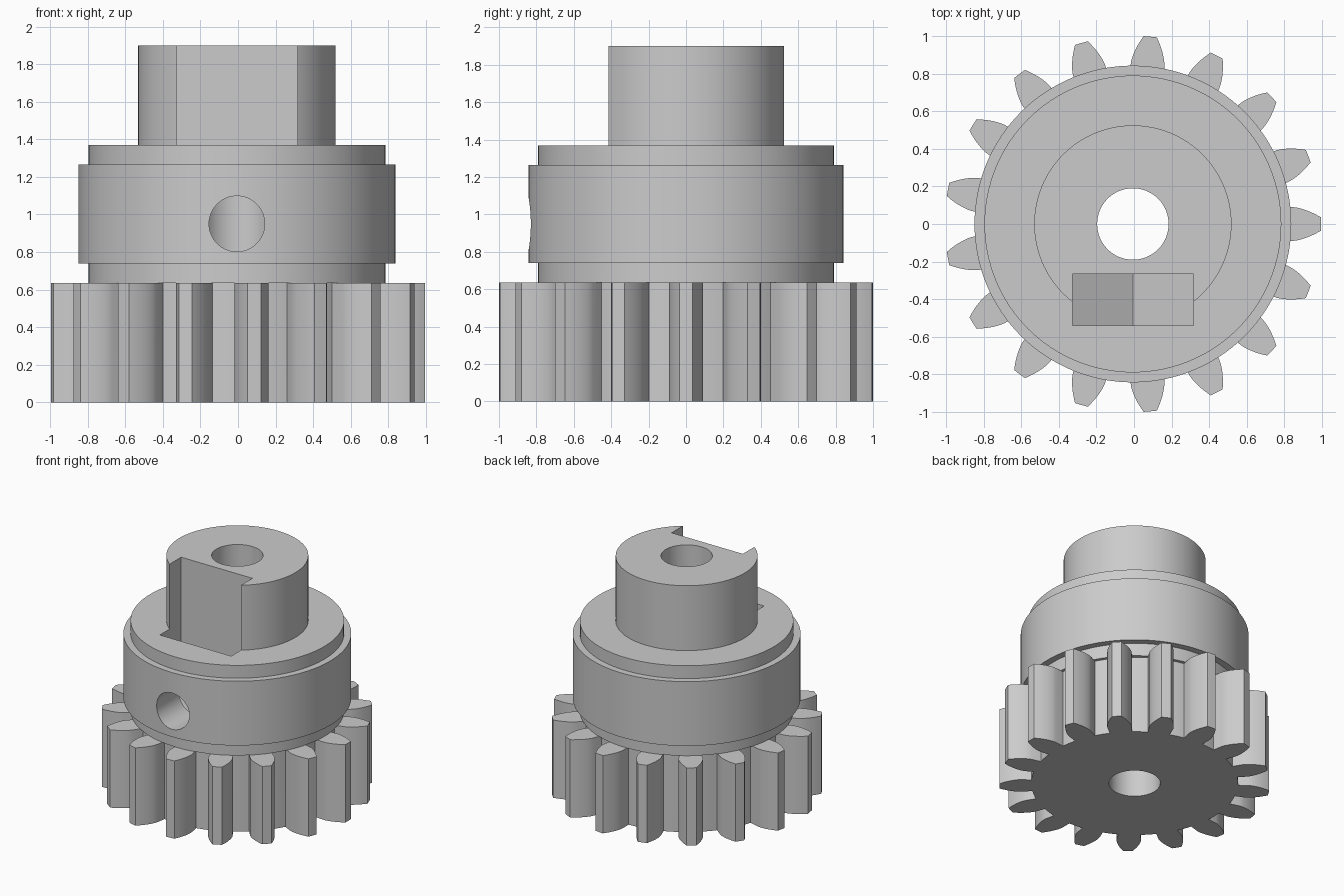
import bpy, bmesh, math

if "Cube" in bpy.data.objects:
    bpy.data.objects.remove(bpy.data.objects["Cube"])

CX = -0.006          # gear axis, shifted so the toothed outline is centred
TEETH, R_TIP, R_ROOT = 17, 1.0015, 0.765
R_BASE, HALF_BASE = 0.842, 0.1073   # involute base circle, half tooth angle there
SEG = 128

grey = bpy.data.materials.new("plain grey")
grey.diffuse_color = (0.6, 0.6, 0.6, 1)
grey.use_nodes = True
grey.node_tree.nodes["Principled BSDF"].inputs["Base Color"].default_value = grey.diffuse_color


def make(name, bm):
    bmesh.ops.recalc_face_normals(bm, faces=bm.faces[:])
    me = bpy.data.meshes.new(name)
    bm.to_mesh(me)
    bm.free()
    ob = bpy.data.objects.new(name, me)
    bpy.context.collection.objects.link(ob)
    me.materials.append(grey)
    return ob


def prism(name, pts, direction):
    """Extrude a closed 3D outline along a direction."""
    bm = bmesh.new()
    face = bm.faces.new([bm.verts.new(p) for p in pts])
    ext = bmesh.ops.extrude_face_region(bm, geom=[face], use_keep_orig=True)
    top = [g for g in ext["geom"] if isinstance(g, bmesh.types.BMVert)]
    bmesh.ops.translate(bm, verts=top, vec=direction)
    return make(name, bm)


def turned(name, profile):
    """Solid of revolution from (radius, height) steps, with flat caps."""
    bm = bmesh.new()
    rings = [[bm.verts.new((CX + r * math.cos(2 * math.pi * i / SEG),
                            r * math.sin(2 * math.pi * i / SEG), z))
              for i in range(SEG)] for r, z in profile]
    for a, b in zip(rings, rings[1:]):
        for i in range(SEG):
            j = (i + 1) % SEG
            bm.faces.new((a[i], a[j], b[j], b[i]))
    bm.faces.new(rings[0])
    bm.faces.new(rings[-1])
    return make(name, bm)


def boolean(target, tool, op):
    mod = target.modifiers.new(op, "BOOLEAN")
    mod.operation, mod.solver, mod.object = op, "EXACT", tool
    bpy.context.view_layer.objects.active = target
    bpy.ops.object.modifier_apply(modifier=mod.name)
    bpy.data.objects.remove(tool)


# Involute gear outline: root, flank, tip, flank for each tooth
flank = [(R_ROOT, HALF_BASE)]
for i in range(9):
    r = R_BASE + (R_TIP - R_BASE) * i / 8
    a = math.acos(R_BASE / r)
    flank.append((r, HALF_BASE - (math.tan(a) - a)))
outline = []
pitch = 2 * math.pi / TEETH
for t in range(TEETH):
    mid = t * pitch
    tooth = [(r, mid - h) for r, h in flank] + [(R_TIP, mid)]
    tooth += [(r, mid + h) for r, h in reversed(flank)]
    gap = pitch - 2 * HALF_BASE
    tooth += [(R_ROOT, mid + HALF_BASE + gap * k / 4) for k in (1, 2, 3)]
    outline += [(CX + r * math.cos(a), r * math.sin(a), 0) for r, a in tooth]
gear = prism("pinion_gear", outline, (0, 0, 0.635))

# Stepped collar and hub
hub = turned("hub", [(0.5, 0.3), (0.5, 0.635 - 0.1), (0.79, 0.635 - 1e-4 + 1e-4), (0.79, 0.74),
                     (0.843, 0.74), (0.843, 1.265), (0.79, 1.265),
                     (0.79, 1.37), (0.525, 1.37), (0.525, 1.9)])
# square the underside of the collar so it rests flat on the gear
for v in hub.data.vertices:
    if 0.5 < v.co.z < 0.6:
        v.co.z = 0.635
boolean(gear, hub, "UNION")

# Shaft bore
boolean(gear, turned("bore_cutter", [(0.19, -0.1), (0.19, 2.0)]), "DIFFERENCE")

# Nut slot: open at the top, pointed like a hexagon corner at the bottom
W, ZC = 0.322, 0.95
h = W / math.sqrt(3)
slot = [(CX - W, 2.0), (CX - W, ZC - h), (CX, ZC - 2 * h), (CX + W, ZC - h), (CX + W, 2.0)]
boolean(gear, prism("nut_slot_cutter", [(x, -0.54, z) for x, z in slot],
                    (0, 0.275, 0)), "DIFFERENCE")

# Set-screw hole from the front into the bore
circle = [(CX + 0.148 * math.cos(2 * math.pi * i / 64), -1.0,
           ZC + 0.148 * math.sin(2 * math.pi * i / 64)) for i in range(64)]
boolean(gear, prism("screw_hole_cutter", circle, (0, 0.95, 0)), "DIFFERENCE")

# Smooth curved walls, crisp edges
bpy.ops.object.select_all(action="DESELECT")
gear.select_set(True)
bpy.context.view_layer.objects.active = gear
bpy.ops.object.shade_smooth_by_angle(angle=math.radians(25))
